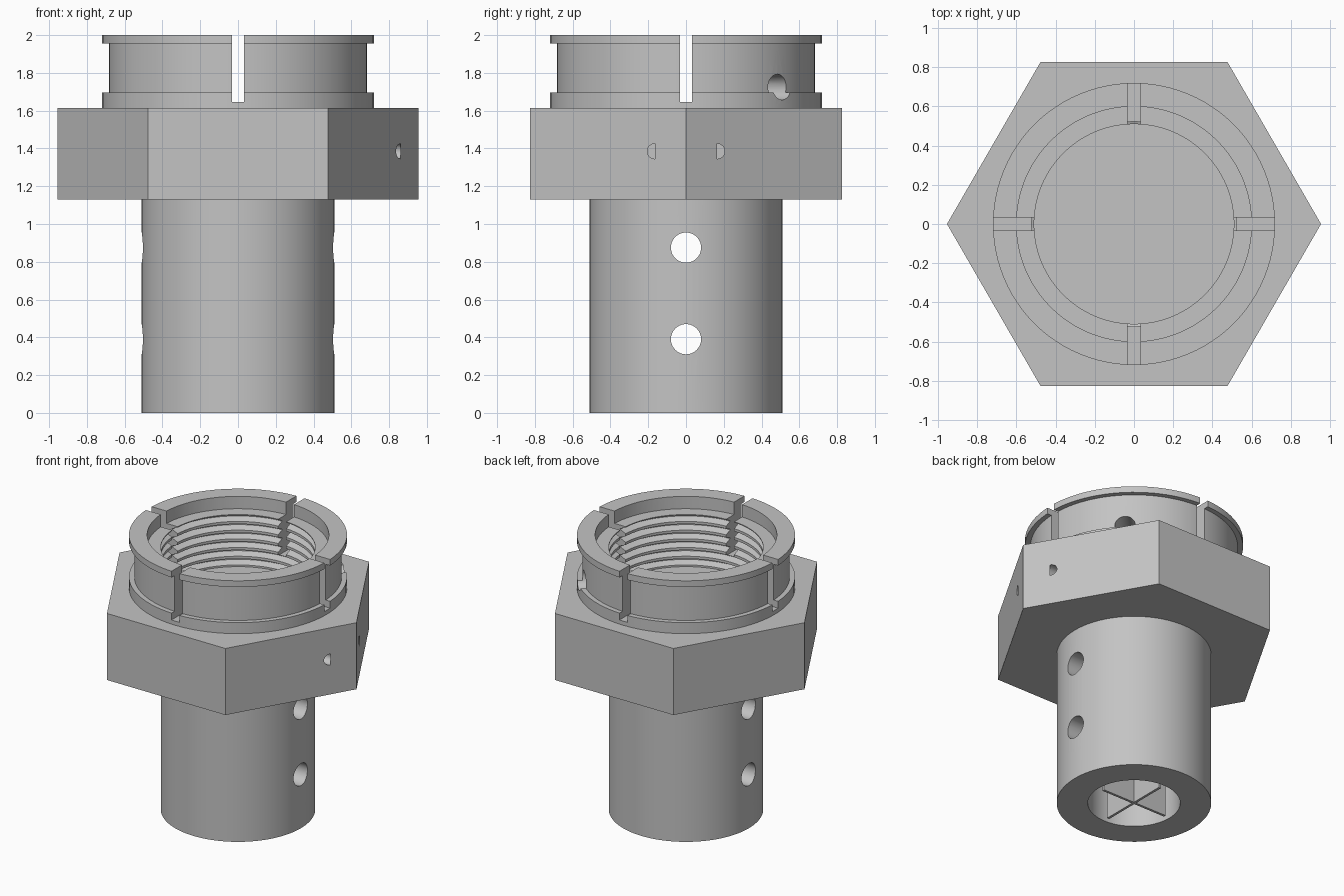
import bpy, bmesh, math
from mathutils import Matrix, Vector

old = bpy.data.objects.get("Cube")
if old:
    bpy.data.objects.remove(old, do_unlink=True)

GREY = (0.55, 0.55, 0.55, 1)
steel = bpy.data.materials.new("steel_grey")
steel.use_nodes = True
steel.diffuse_color = GREY
steel.node_tree.nodes["Principled BSDF"].inputs["Base Color"].default_value = GREY


def add_object(name, bm):
    bmesh.ops.recalc_face_normals(bm, faces=bm.faces)
    mesh = bpy.data.meshes.new(name)
    bm.to_mesh(mesh)
    bm.free()
    mesh.materials.append(steel)
    obj = bpy.data.objects.new(name, mesh)
    bpy.context.collection.objects.link(obj)
    return obj


def lathe(name, profile, steps=96):
    """Revolve an (r, z) profile that starts and ends on the axis."""
    bm = bmesh.new()
    verts = [bm.verts.new((r, 0, z)) for r, z in profile]
    edges = [bm.edges.new(pair) for pair in zip(verts, verts[1:])]
    bmesh.ops.spin(bm, geom=verts + edges, cent=(0, 0, 0), axis=(0, 0, 1),
                   angle=math.tau, steps=steps, use_merge=True)
    bmesh.ops.remove_doubles(bm, verts=bm.verts, dist=1e-5)
    return add_object(name, bm)


def rod(name, start, end, radius, sides=40):
    start, end = Vector(start), Vector(end)
    axis = end - start
    turn = axis.to_track_quat('Z', 'Y').to_matrix().to_4x4()
    bm = bmesh.new()
    bmesh.ops.create_cone(bm, cap_ends=True, segments=sides, radius1=radius,
                          radius2=radius, depth=axis.length,
                          matrix=Matrix.Translation((start + end) / 2) @ turn)
    return add_object(name, bm)


def box(name, size, center):
    bm = bmesh.new()
    bmesh.ops.create_cube(bm, size=1, matrix=Matrix.Translation(center)
                          @ Matrix.Diagonal((*size, 1)))
    return add_object(name, bm)


def combine(obj, others, operation):
    """Apply one boolean per helper, then discard the helper."""
    for other in others:
        other.hide_render = True
        mod = obj.modifiers.new("cut", 'BOOLEAN')
        mod.object, mod.operation, mod.solver = other, operation, 'EXACT'
        graph = bpy.context.evaluated_depsgraph_get()
        result = bpy.data.meshes.new_from_object(obj.evaluated_get(graph))
        obj.modifiers.clear()
        obj.data = result
        bpy.data.objects.remove(other, do_unlink=True)


def cross_holes():
    return [rod("hole_cutter", (-1, 0, z), (1, 0, z), 0.08) for z in (0.39, 0.875)]


# Shank: hollow from below, drilled crosswise
BORE_TOP = 1.0
shank = lathe("shank", [(0, BORE_TOP), (0.305, BORE_TOP), (0.305, 0), (0.51, 0),
                        (0.51, 1.14), (0, 1.14)])
combine(shank, cross_holes(), 'DIFFERENCE')

# Crossed vanes inside the shank
vanes = box("cross_vanes", (0.53, 0.018, BORE_TOP), (0, 0, BORE_TOP / 2))
combine(vanes, [box("vane", (0.018, 0.53, BORE_TOP), (0, 0, BORE_TOP / 2))], 'UNION')
combine(vanes, cross_holes(), 'DIFFERENCE')

# Hexagonal head with corners on the x axis
bm = bmesh.new()
bmesh.ops.create_cone(bm, cap_ends=True, segments=6, radius1=0.955, radius2=0.955,
                      depth=0.485, matrix=Matrix.Translation((0, 0, 1.3725))
                      @ Matrix.Rotation(math.pi / 2, 4, 'Z'))
for v in bm.verts:
    a = round(math.atan2(v.co.y, v.co.x) / (math.pi / 3) - 0.01) * math.pi / 3
    v.co.x, v.co.y = 0.955 * math.cos(a), 0.955 * math.sin(a)
head = add_object("hex_head", bm)

# Flanged collar on top of the head
collar = lathe("collar", [(0, 1.58), (0.72, 1.58), (0.72, 1.695), (0.685, 1.695),
                          (0.685, 1.955), (0.72, 1.955), (0.72, 2), (0, 2)])
combine(head, [collar], 'UNION')

# Threaded bore with a counterbore at the mouth
FLOOR, SHELF, TURNS = 1.53, 1.91, 6
pitch = (SHELF - FLOOR) / TURNS
bore = [(0, FLOOR), (0.51, FLOOR)]
for i in range(TURNS):
    z = FLOOR + i * pitch
    bore += [(0.51, z + 0.2 * pitch), (0.555, z + 0.5 * pitch),
             (0.555, z + 0.6 * pitch), (0.51, z + 0.9 * pitch)]
bore += [(0.51, SHELF), (0.6, SHELF), (0.6, 2.1), (0, 2.1)]
cutters = [lathe("bore_cutter", bore)]

# Four slots, one radial hole, and blind wire holes beside one corner
cutters += [box("slot_cutter", size, (0, 0, 1.895))
            for size in ((2, 0.065, 0.5), (0.065, 2, 0.5))]
d = math.sqrt(0.5)
cutters.append(rod("radial_cutter", (0.45 * d, 0.45 * d, 1.725),
                   (0.8 * d, 0.8 * d, 1.725), 0.068))
cutters += [rod("wire_cutter", (0.65, y, 1.385), (0.86, y, 1.385), 0.04)
            for y in (-0.165, 0.165)]
combine(head, cutters, 'DIFFERENCE')

# Smooth round walls, sharp edges
bpy.ops.object.select_all(action='DESELECT')
for obj in (shank, vanes, head):
    obj.select_set(True)
    bpy.context.view_layer.objects.active = obj
bpy.ops.object.shade_smooth_by_angle(angle=math.radians(25))
